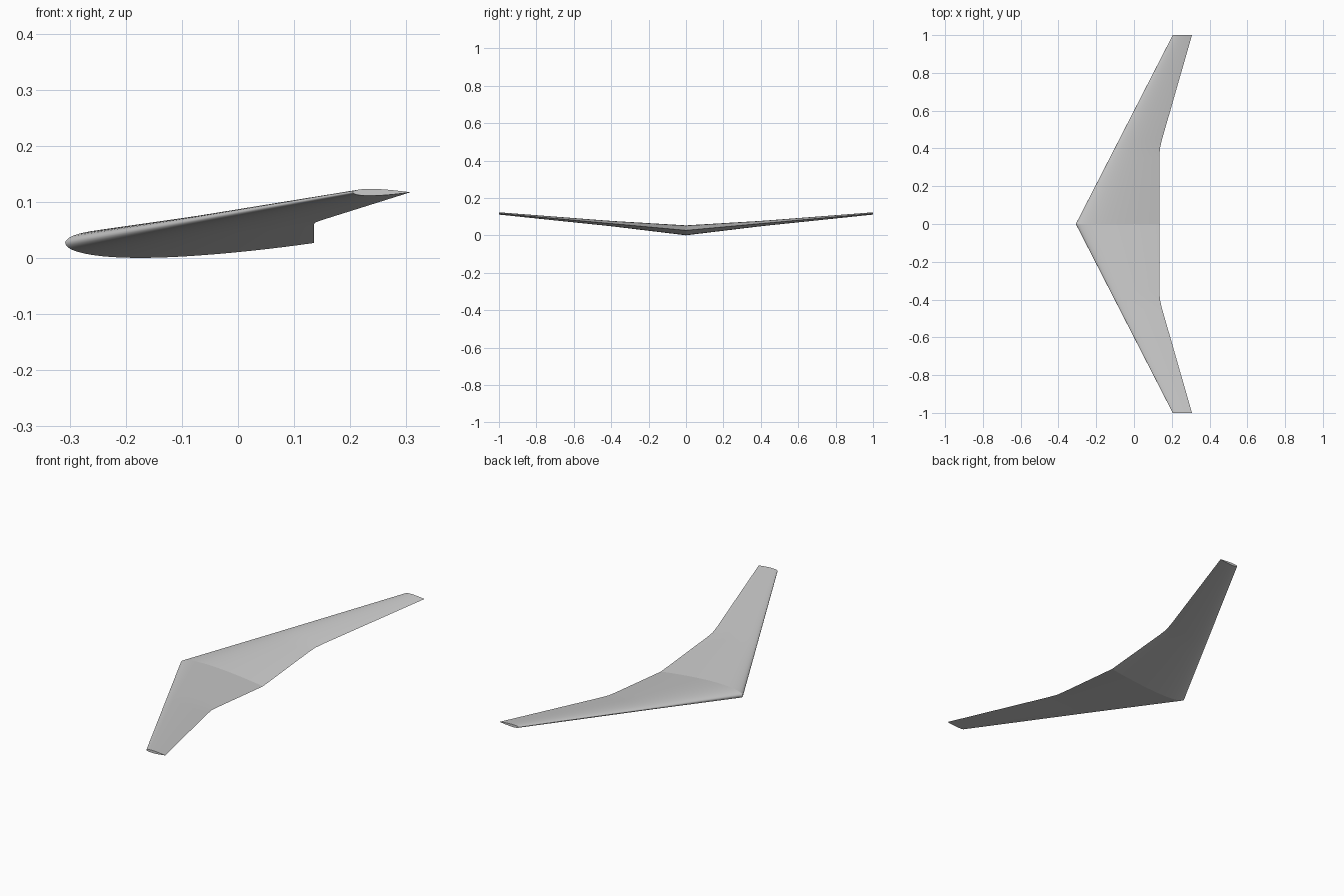
import bpy, bmesh, math

old = bpy.data.objects.get("Cube")
if old:
    bpy.data.objects.remove(old)

grey = bpy.data.materials.new("light_grey")
grey.use_nodes = True
colour = (0.6, 0.6, 0.6, 1)
grey.diffuse_color = colour
grey.node_tree.nodes["Principled BSDF"].inputs["Base Color"].default_value = colour

# Spanwise stations: distance from the root, trailing edge x
STATIONS = [(0, 0.135), (0.35, 0.135), (0.4, 0.137), (0.45, 0.149), (1, 0.307)]
STEPS = 28


def half_thickness(t):
    """Symmetric aerofoil, 12 percent thick, closed at the trailing edge."""
    return 0.6 * (0.2969 * math.sqrt(t) - 0.126 * t - 0.3516 * t**2
                  + 0.2843 * t**3 - 0.1036 * t**4)


def section(span, trailing, side):
    leading = -0.308 + 0.513 * span
    chord = trailing - leading
    height = 0.0267 + 0.0903 * span
    ring = []
    # Upper surface from trailing to leading edge, then back along the lower one
    for i in range(2 * STEPS):
        a = math.pi * i / STEPS
        t = (1 + math.cos(a)) / 2
        z = half_thickness(t) * chord * (1 if i <= STEPS else -1)
        ring.append((leading + t * chord, side * span, height + z))
    return ring


def wing_panel(name, side):
    bm = bmesh.new()
    rings = [[bm.verts.new(p) for p in section(s, te, side)] for s, te in STATIONS]
    n = 2 * STEPS
    for a, b in zip(rings, rings[1:]):
        for i in range(n):
            j = (i + 1) % n
            bm.faces.new((a[i], a[j], b[j], b[i]))
    tip = bm.faces.new(rings[-1])
    bmesh.ops.recalc_face_normals(bm, faces=bm.faces)
    if tip.normal.y * side < 0:
        bmesh.ops.reverse_faces(bm, faces=bm.faces)
    mesh = bpy.data.meshes.new(name)
    bm.to_mesh(mesh)
    bm.free()
    mesh.materials.append(grey)
    obj = bpy.data.objects.new(name, mesh)
    bpy.context.collection.objects.link(obj)
    bpy.ops.object.select_all(action='DESELECT')
    obj.select_set(True)
    bpy.context.view_layer.objects.active = obj
    bpy.ops.object.shade_smooth_by_angle(angle=math.radians(40))


# Two panels meet in a crisp crease at the root
wing_panel("front_wing_panel", -1)
wing_panel("back_wing_panel", 1)
